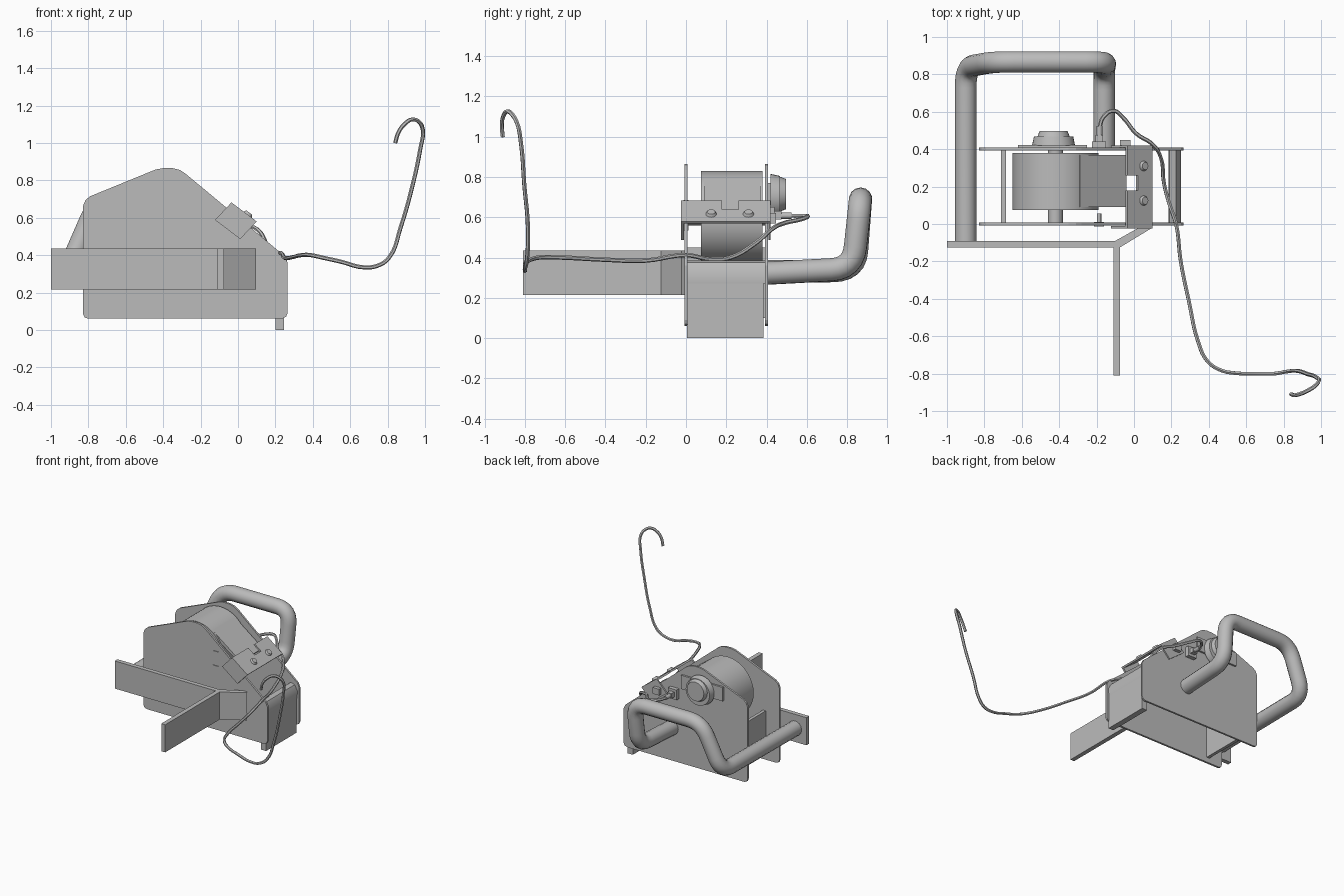
import bpy, bmesh, math
from mathutils import Vector

if "Cube" in bpy.data.objects:
    bpy.data.objects.remove(bpy.data.objects["Cube"])

steel = bpy.data.materials.new("plain_grey")
steel.diffuse_color = (0.5, 0.5, 0.5, 1)
steel.use_nodes = True
steel.node_tree.nodes["Principled BSDF"].inputs["Base Color"].default_value = steel.diffuse_color


def finish(ob, smooth=False):
    ob.data.materials.clear()
    ob.data.materials.append(steel)
    if smooth:
        bpy.ops.object.select_all(action='DESELECT')
        ob.select_set(True)
        bpy.context.view_layer.objects.active = ob
        bpy.ops.object.shade_smooth_by_angle(angle=math.radians(35))
    return ob


def prism(name, pts, lo, hi, axis='y', smooth=False):
    """Extrude a 2D outline (xz along y, or xy along z)."""
    place = (lambda a, b, t: (a, t, b)) if axis == 'y' else (lambda a, b, t: (a, b, t))
    bm = bmesh.new()
    face = bm.faces.new([bm.verts.new(place(a, b, lo)) for a, b in pts])
    ext = bmesh.ops.extrude_face_region(bm, geom=[face])
    move = Vector(place(0, 0, hi - lo))
    for v in ext['geom']:
        if isinstance(v, bmesh.types.BMVert):
            v.co += move
    bmesh.ops.recalc_face_normals(bm, faces=bm.faces)
    me = bpy.data.meshes.new(name)
    bm.to_mesh(me)
    bm.free()
    ob = bpy.data.objects.new(name, me)
    bpy.context.collection.objects.link(ob)
    return finish(ob, smooth)


def box(name, x0, x1, y0, y1, z0, z1):
    return prism(name, [(x0, z0), (x1, z0), (x1, z1), (x0, z1)], y0, y1)


def cylinder(name, r, p0, p1, sides=48, r2=None):
    p0, p1 = Vector(p0), Vector(p1)
    bpy.ops.mesh.primitive_cone_add(vertices=sides, radius1=r, radius2=r if r2 is None else r2,
                                    depth=(p1 - p0).length, location=(p0 + p1) / 2)
    ob = bpy.context.object
    ob.name = name
    ob.rotation_euler = (p1 - p0).to_track_quat('Z', 'Y').to_euler()
    return finish(ob, True)


def fillet(pts, r, n=6):
    """Round the inner corners of a 3D path."""
    pts = [Vector(p) for p in pts]
    out = [pts[0]]
    for a, b, c in zip(pts, pts[1:], pts[2:]):
        p, q = b + (a - b).normalized() * r, b + (c - b).normalized() * r
        for i in range(n + 1):
            t = i / n
            out.append(p * (1 - t) ** 2 + b * 2 * t * (1 - t) + q * t * t)
    return out + [pts[-1]]


def tube(name, pts, r, smooth_path=False, res=4):
    cu = bpy.data.curves.new(name, 'CURVE')
    cu.dimensions = '3D'
    cu.bevel_depth = r
    cu.bevel_resolution = res
    cu.use_fill_caps = True
    if smooth_path:
        sp = cu.splines.new('BEZIER')
        sp.bezier_points.add(len(pts) - 1)
        for bp, p in zip(sp.bezier_points, pts):
            bp.co = p
            bp.handle_left_type = bp.handle_right_type = 'AUTO'
        sp.resolution_u = 5
    else:
        sp = cu.splines.new('POLY')
        sp.points.add(len(pts) - 1)
        for q, p in zip(sp.points, pts):
            q.co = (*p, 1)
    ob = bpy.data.objects.new(name, cu)
    bpy.context.collection.objects.link(ob)
    bpy.ops.object.select_all(action='DESELECT')
    ob.select_set(True)
    bpy.context.view_layer.objects.active = ob
    bpy.ops.object.convert(target='MESH')
    return finish(bpy.context.object, True)


# Two matching side plates
outline = [(-.80, .06), (.235, .06), (.257, .07), (.265, .09), (.265, .36), (.25, .395),
           (-.28, .835), (-.31, .855), (-.35, .865), (-.40, .865), (-.44, .858),
           (-.79, .715), (-.815, .695), (-.83, .66), (-.83, .09), (-.82, .067)]
prism("front_side_plate", outline, -.008, .008)
prism("back_side_plate", outline, .393, .408)

# Drum, shaft and the strap leaving it
cylinder("drum", .23, (-.42, .075, .60), (-.42, .38, .60), 64)
cylinder("drum_shaft", .04, (-.42, 0, .60), (-.42, .40, .60), 24)
prism("strap", [(-.29, .79), (-.04, .605), (-.05, .59), (-.31, .765)], .09, .37)

# Cross members between the plates
box("rear_spacer", -.71, -.685, .008, .393, .10, .45)
box("end_panel", .20, .245, .004, .385, 0, .27)
prism("end_lip", [(.20, .27), (.245, .27), (.25, .33), (.225, .375), (.19, .385),
                  (.185, .37), (.212, .355), (.225, .32)], .008, .393, smooth=True)

# Forked arm in front of the plates
prism("front_arm", [(-1, -.125), (-.11, -.125), (-.11, -.81), (-.075, -.81), (-.075, -.125),
                    (.095, -.022), (.085, -.006), (.05, -.006), (-.10, -.09), (-1, -.09)],
      .215, .435, 'z')

# Bent tube handle
tube("handle", fillet([(-.90, -.09, .325), (-.90, .84, .335), (-.745, .867, .69),
                       (-.15, .867, .69), (-.16, .83, .345), (-.16, .40, .322)], .11), .058, res=5)

# Sloping channel bracket, with a notch in its upper edge
A, B = Vector((-.035, .682)), Vector((.10, .58))
down = Vector((-.088, -.094))
mid = A.lerp(B, .42)


def slab(name, p, q, depth, y0, y1):
    prism(name, [p, q, q + down * depth, p + down * depth], y0, y1)


slab("bracket_lower", mid, B, .11, -.025, .42)
slab("bracket_upper_front", A, mid, .11, -.025, .18)
slab("bracket_upper_back", A, mid, .11, .26, .42)
slab("bracket_front_flap", A, B, 1, -.025, -.010)
slab("bracket_back_flap", A, B, 1, .409, .42)
n = Vector((.60, 0, .80))
for y in (.125, .31):
    base = Vector((.052, y, .616))
    cylinder("bracket_bolt", .032, base - n * .01, base + n * .014, 24, .02)

# Small tabs and pin on the front plate
for z in (.553, .668):
    box("plate_tab", -.215, -.16, -.013, .012, z - .018, z + .018)
cylinder("locating_pin", .012, (-.187, .0, .61), (-.187, .055, .61), 16)

# Motor hub on the back plate
prism("hub_flange", [(-.62, .66), (-.25, .66), (-.25, .77), (-.62, .77)], .406, .423)
cylinder("hub_body", .115, (-.43, .42, .70), (-.43, .468, .70), 32, .105)
cylinder("hub_cap", .087, (-.43, .465, .715), (-.43, .497, .715), 32, .075)

# Cable connector and latch
box("connector_base", -.225, -.15, .406, .44, .57, .65)
box("connector_plug", -.205, -.165, .43, .475, .59, .63)
cylinder("connector_sleeve", .016, (-.185, .47, .608), (-.185, .525, .608), 16)
box("back_latch", -.075, -.02, .406, .448, .57, .62)

# Loose cable
tube("cable", [(-.185, .51, .608), (-.165, .57, .606), (-.11, .605, .605), (-.06, .57, .59),
               (.01, .485, .57), (.10, .425, .54), (.145, .35, .475), (.16, .22, .40),
               (.185, .12, .392), (.225, 0, .412), (.25, -.2, .385), (.295, -.42, .39),
               (.34, -.62, .40), (.39, -.73, .40), (.46, -.78, .385), (.55, -.798, .365),
               (.67, -.80, .335), (.75, -.80, .345), (.81, -.79, .39), (.87, -.785, .55),
               (.93, -.803, .76), (.975, -.82, .97), (.988, -.84, 1.07), (.965, -.868, 1.115),
               (.93, -.89, 1.125), (.89, -.908, 1.10), (.86, -.915, 1.06), (.84, -.91, 1.0)],
     .011, True, 1)
